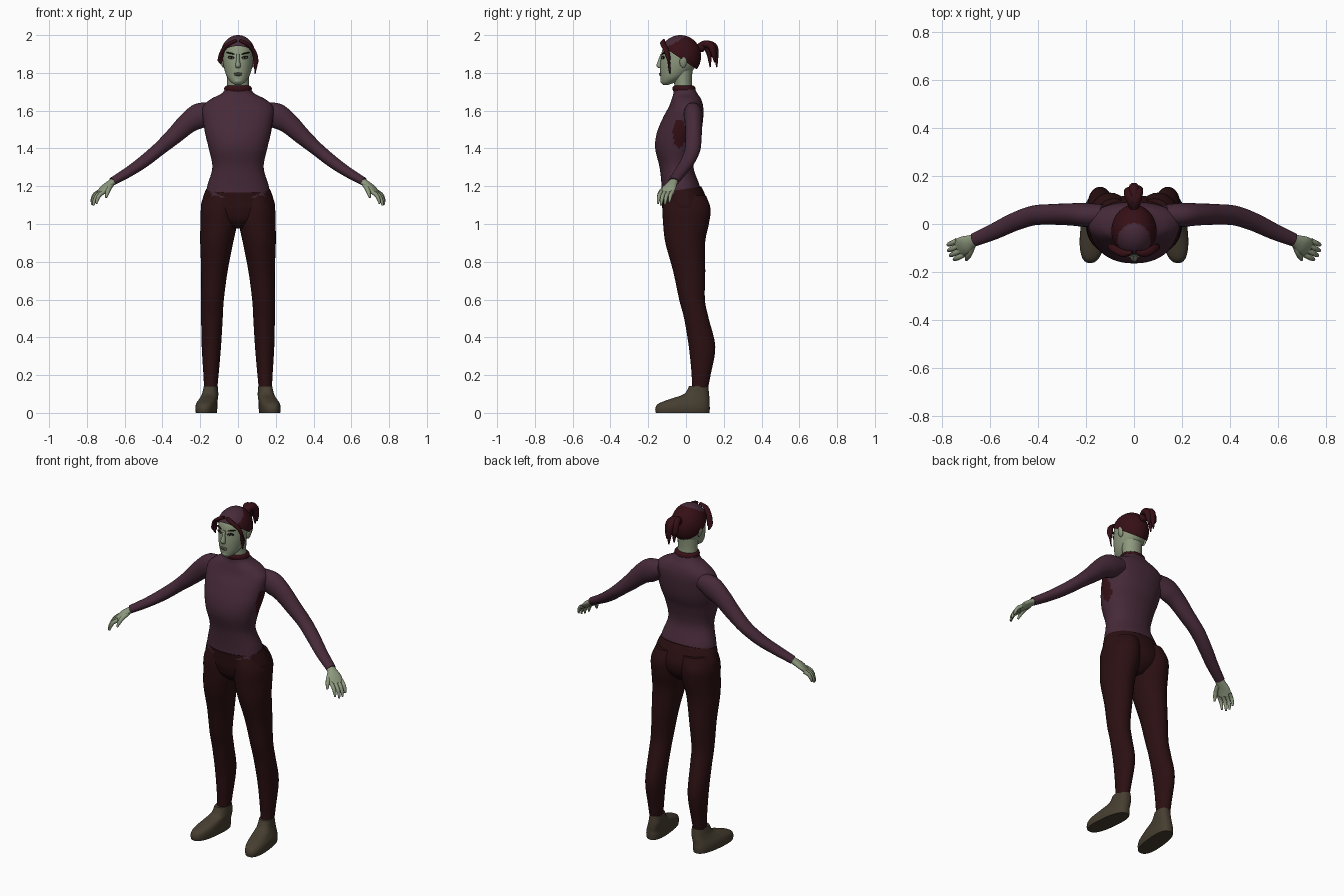
import bpy, bmesh, math
from mathutils import Vector, Matrix

cube = bpy.data.objects.get("Cube")
if cube:
    bpy.data.objects.remove(cube, do_unlink=True)


def material(name, r, g, b):
    m = bpy.data.materials.new(name)
    m.use_nodes = True
    m.diffuse_color = (r, g, b, 1)
    bsdf = m.node_tree.nodes["Principled BSDF"]
    bsdf.inputs["Base Color"].default_value = (r, g, b, 1)
    bsdf.inputs["Roughness"].default_value = 0.8
    return m


SKIN = material("pale green skin", .27, .32, .21)
SHIRT = material("plum shirt", .062, .023, .04)
TROUSERS = material("dark maroon trousers", .024, .005, .006)
HAIR = material("dark red hair", .036, .005, .008)
SHOE = material("brown shoe", .062, .048, .03)
LIP = material("muted lips", .17, .15, .11)
DARK = material("black brows", .008, .006, .006)
WHITE = material("eye white", .5, .52, .45)


def finish(name, bm, *mats):
    bmesh.ops.recalc_face_normals(bm, faces=bm.faces)
    mesh = bpy.data.meshes.new(name)
    bm.to_mesh(mesh)
    bm.free()
    for m in mats:
        mesh.materials.append(m)
    mesh.shade_smooth()
    mesh.set_sharp_from_angle(angle=math.radians(50))
    obj = bpy.data.objects.new(name, mesh)
    bpy.context.collection.objects.link(obj)
    return obj


def spline(p, steps):
    """Smooth rows through the control rows (Catmull-Rom)."""
    rows = []
    for i in range(len(p) - 1):
        a, b, c, d = p[max(i - 1, 0)], p[i], p[i + 1], p[min(i + 2, len(p) - 1)]
        for k in range(steps):
            t = k / steps
            rows.append([(2 * B + (C - A) * t + (2 * A - 5 * B + 4 * C - D) * t ** 2
                          + (3 * B - A - 3 * C + D) * t ** 3) / 2
                         for A, B, C, D in zip(a, b, c, d)])
    return rows + [list(p[-1])]


def loft(name, rings, mat, side=1, sides=24, steps=5, follow=False, power=1.0, warp=None, extra=None):
    """Skin elliptical rings (x, y, z, radius, radius); follow turns them along the path."""
    rows = spline(rings, steps)
    bm = bmesh.new()
    loops = []
    for i, (x, y, z, ru, rv) in enumerate(rows):
        c, u, v = Vector((x, y, z)), Vector((1, 0, 0)), Vector((0, 1, 0))
        if follow:
            t = Vector(rows[min(i + 1, len(rows) - 1)][:3]) - Vector(rows[max(i - 1, 0)][:3])
            u = t.cross(Vector((.001, 0, 1))).normalized()
            v = u.cross(t).normalized()
        loop = []
        for k in range(sides):
            a = 2 * math.pi * k / sides
            ca, sa = math.cos(a), math.sin(a)
            co = c + u * ru * math.copysign(abs(ca) ** power, ca) + v * rv * math.copysign(abs(sa) ** power, sa)
            if warp:
                warp(co)
            co.x *= side
            loop.append(bm.verts.new(co))
        loops.append(loop)
    for a, b in zip(loops, loops[1:]):
        for k in range(sides):
            j = (k + 1) % sides
            bm.faces.new((a[k], a[j], b[j], b[k]))
    bm.faces.new(loops[0])
    bm.faces.new(loops[-1])
    if extra:
        for f in bm.faces:
            f.material_index = int(extra[1](f.calc_center_median()))
        return finish(name, bm, mat, extra[0])
    return finish(name, bm, mat)


def ellipsoid(name, loc, size, mat, tilt=0, turn=0):
    bm = bmesh.new()
    m = Matrix.Translation(loc) @ Matrix.Rotation(turn, 4, 'Z') @ Matrix.Rotation(tilt, 4, 'Y') @ Matrix.Diagonal((*size, 1))
    bmesh.ops.create_uvsphere(bm, u_segments=16, v_segments=10, radius=1, matrix=m)
    return finish(name, bm, mat)


# Shirt body with a dark panel under the left arm
panel = (HAIR, lambda c: c.x > .1 and ((c.y + .035) / .035) ** 2 + ((c.z - 1.48) / .075) ** 2 < 1)
loft("shirt_body", [
    (0, -.025, 1.14, .172, .104), (0, -.028, 1.2, .163, .101), (0, -.05, 1.3, .136, .09),
    (0, -.055, 1.4, .155, .108), (0, -.038, 1.48, .174, .117), (0, -.016, 1.56, .186, .107),
    (0, 0, 1.62, .186, .091), (0, .002, 1.66, .146, .078), (0, -.003, 1.69, .088, .064),
    (0, -.01, 1.72, .066, .055)], SHIRT, sides=64, steps=8, power=.92, extra=panel)
loft("collar", [(0, -.01, 1.7, .068, .056), (0, -.01, 1.712, .073, .061),
                (0, -.011, 1.725, .071, .059), (0, -.012, 1.732, .062, .051)], HAIR, sides=32)


# Hips, with the waistband rising toward the back
def waist_slope(co):
    co.z += .15 * co.y * max(0, min(1, (co.z - 1.05) / .1))


loft("trouser_hips", [
    (0, -.005, .975, .04, .06), (0, -.003, 1.02, .14, .105), (0, -.002, 1.08, .194, .122),
    (0, -.014, 1.14, .186, .115), (0, -.026, 1.186, .17, .107)], TROUSERS, sides=48, warp=waist_slope)

for s, label in ((1, "left"), (-1, "right")):
    # Trouser leg and shoe
    loft(label + "_trouser_leg", [
        (.145, .072, .12, .034, .042), (.143, .08, .2, .04, .05), (.141, .085, .35, .051, .07),
        (.138, .055, .5, .057, .065), (.135, .032, .6, .06, .068), (.125, .017, .75, .07, .085),
        (.113, -.004, .9, .087, .105), (.102, 0, 1, .097, .121), (.098, .003, 1.08, .098, .127),
        (.085, -.004, 1.15, .085, .11)], TROUSERS, s, 32)

    def splay(co):
        co.x -= .1 * (co.y + .02)
    loft(label + "_shoe", [
        (.168, -.018, 0, .052, .142), (.168, -.018, .025, .055, .144), (.166, -.01, .05, .053, .134),
        (.16, .022, .075, .047, .102), (.155, .056, .1, .042, .066), (.153, .067, .142, .036, .051)],
        SHOE, s, 32, power=.8, warp=splay)

    # Sleeve
    loft(label + "_sleeve", [
        (.13, .036, 1.6, .045, .045), (.2, .038, 1.575, .05, .066), (.265, .04, 1.535, .046, .056),
        (.34, .04, 1.465, .043, .045), (.42, .035, 1.395, .041, .036), (.5, .008, 1.33, .038, .032),
        (.58, -.03, 1.275, .034, .027), (.665, -.066, 1.225, .028, .022)], SHIRT, s, follow=True)

    # Hand with four fingers and a thumb
    loft(label + "_palm", [
        (.645, -.058, 1.236, .023, .018), (.675, -.072, 1.215, .028, .018),
        (.705, -.088, 1.192, .039, .016), (.73, -.102, 1.165, .038, .011)], SKIN, s, 16, follow=True)
    for i, reach in enumerate((.92, 1.05, 1, .82)):
        o = (i - 1.5) * .022
        base = Vector((.722 + .45 * o, -.098 + .88 * o, 1.172))
        rows = [(*(base + Vector(d) * reach), r, r) for d, r in (
            ((0, 0, 0), .011), ((.027, -.014, -.02), .0105), ((.041, -.02, -.046), .009), ((.046, -.024, -.07), .005))]
        loft(f"{label}_finger_{i + 1}", rows, SKIN, s, 10, 4, True)
    loft(label + "_thumb", [
        (.672, -.085, 1.207, .015, .014), (.683, -.118, 1.188, .013, .012),
        (.692, -.138, 1.165, .011, .01), (.698, -.15, 1.14, .005, .005)], SKIN, s, 10, 4, True)

    # Ear, eye, brow and cheek
    ellipsoid(label + "_ear", (s * .083, -.015, 1.858), (.009, .019, .031), SKIN, s * .2)
    ellipsoid(label + "_eye_line", (s * .036, -.122, 1.881), (.02, .006, .0085), DARK, s * -.1, s * .35)
    ellipsoid(label + "_eye", (s * .036, -.125, 1.879), (.014, .005, .005), WHITE, s * -.1, s * .35)
    ellipsoid(label + "_iris", (s * .036, -.128, 1.879), (.005, .004, .005), DARK)
    ellipsoid(label + "_brow", (s * .04, -.119, 1.904), (.024, .007, .004), DARK, s * -.2, s * .38)

    # Lock of hair framing the face
    drop = 1.795 if s > 0 else 1.845
    loft(label + "_hair_lock", [
        (.008, -.118, 1.972, .008, .008), (.045, -.122, 1.955, .015, .01), (.08, -.105, 1.92, .016, .01),
        (.094, -.092, 1.87, .015, .008), (.09, -.085, drop, .003, .003)], HAIR, s, 12, follow=True)

# Neck and head
loft("neck", [(0, -.012, 1.69, .06, .048), (0, -.016, 1.75, .057, .047),
              (0, -.02, 1.82, .06, .055)], SKIN)
loft("head", [
    (0, -.108, 1.737, .016, .014), (0, -.094, 1.75, .036, .038), (0, -.068, 1.78, .059, .067),
    (0, -.044, 1.83, .075, .093), (0, -.035, 1.88, .081, .098), (0, -.031, 1.93, .079, .092),
    (0, -.03, 1.965, .055, .066), (0, -.03, 1.985, .012, .015)], SKIN, sides=40)
loft("nose", [(0, -.128, 1.9, .007, .007), (0, -.135, 1.868, .009, .012),
              (0, -.14, 1.838, .014, .017), (0, -.133, 1.825, .011, .012)], SKIN, sides=16)
ellipsoid("upper_lip", (0, -.136, 1.797), (.022, .008, .004), LIP)
ellipsoid("lower_lip", (0, -.134, 1.789), (.019, .008, .005), LIP)
ellipsoid("chin", (0, -.121, 1.758), (.022, .015, .016), SKIN)

# Hair cap trimmed along the hairline, with a plum crown
bm = bmesh.new()
bmesh.ops.create_uvsphere(bm, u_segments=64, v_segments=40, radius=1,
                          matrix=Matrix.Translation((0, -.03, 1.888)) @ Matrix.Diagonal((.094, .11, .112, 1)))
bmesh.ops.bisect_plane(bm, geom=bm.verts[:] + bm.edges[:] + bm.faces[:], plane_co=(0, -.13, 1.945),
                       plane_no=(0, .115, .17), clear_inner=True)
for f in bm.faces:
    c = f.calc_center_median()
    f.material_index = int(c.x ** 2 + (c.y + .066) ** 2 < .068 ** 2 and c.z > 1.93)
finish("hair_cap", bm, HAIR, SHIRT)

# Ponytail: a tie and a fan of strands
ellipsoid("hair_tie", (0, .082, 1.937), (.027, .022, .027), HAIR)
for i, (x, back, end) in enumerate(((-.02, .145, 1.88), (0, .163, 1.83), (.016, .152, 1.855), (-.008, .128, 1.83))):
    loft(f"ponytail_strand_{i + 1}", [
        (0, .065, 1.935, .016, .016), (x * .6, .1, 1.953, .021, .019), (x, back - .018, 1.94, .022, .02),
        (x * 1.2, back - .005, 1.9, .018, .014), (x * 1.3, back, end, .004, .003)], HAIR, sides=12, follow=True)
